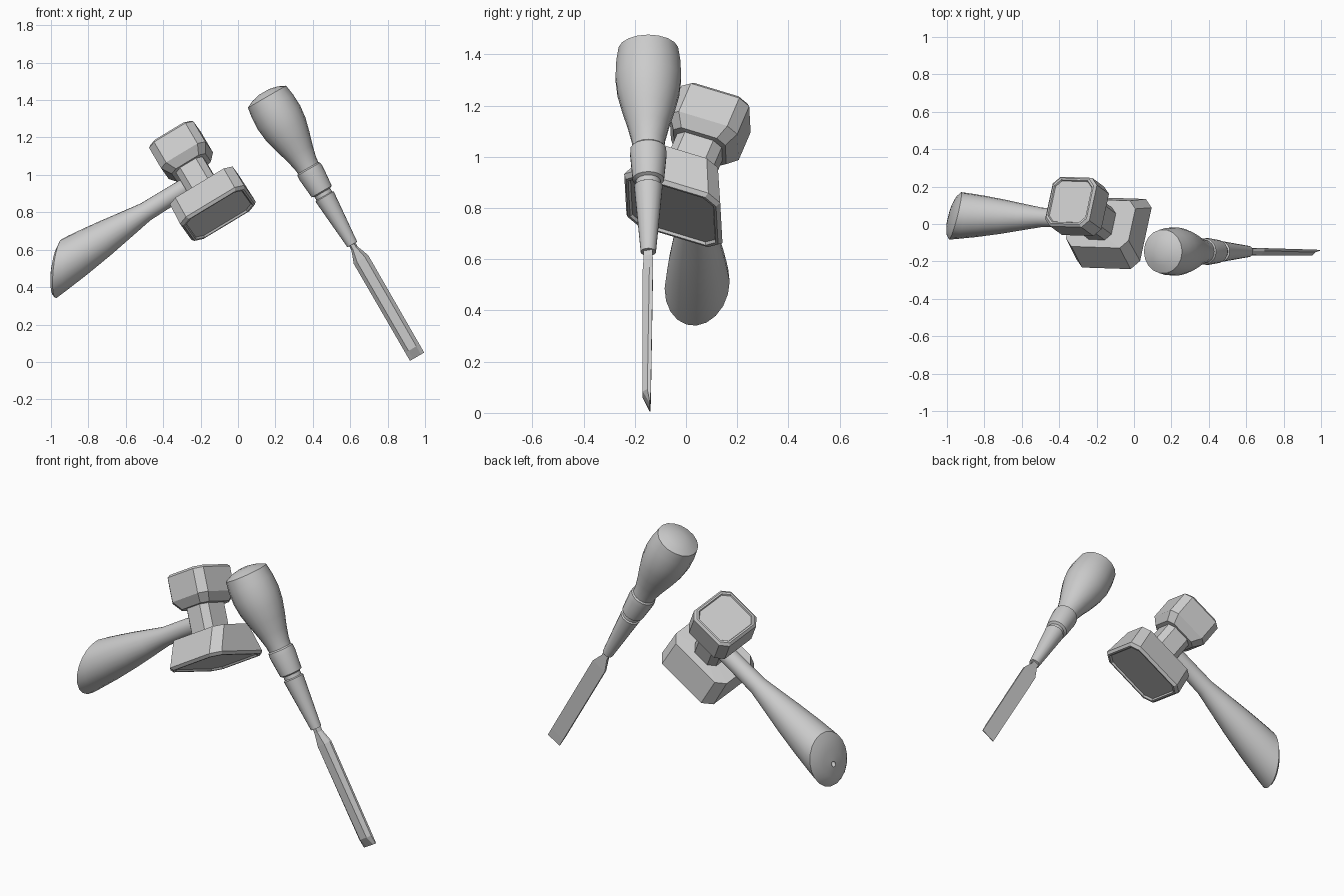
import bpy, bmesh
from math import sin, cos, pi, radians
from mathutils import Vector, Matrix

if "Cube" in bpy.data.objects:
    bpy.data.objects.remove(bpy.data.objects["Cube"])


def frame(origin, x, y, z):
    m = Matrix((x, y, z)).transposed().to_4x4()
    m.translation = origin
    return m


def loft(name, rings, mat, smooth=None):
    """Skin a stack of equal-length rings and close both ends."""
    bm = bmesh.new()
    vs = [[bm.verts.new(mat @ Vector(p)) for p in r] for r in rings]
    n = len(vs[0])
    for a, b in zip(vs, vs[1:]):
        for i in range(n):
            j = (i + 1) % n
            bm.faces.new((a[i], a[j], b[j], b[i]))
    bm.faces.new(vs[0][::-1])
    bm.faces.new(vs[-1])
    bmesh.ops.recalc_face_normals(bm, faces=bm.faces)
    me = bpy.data.meshes.new(name)
    bm.to_mesh(me)
    bm.free()
    ob = bpy.data.objects.new(name, me)
    bpy.context.collection.objects.link(ob)
    if smooth:
        bpy.ops.object.select_all(action='DESELECT')
        ob.select_set(True)
        bpy.context.view_layer.objects.active = ob
        bpy.ops.object.shade_smooth_by_angle(angle=radians(smooth))
    return ob


def circle(r, z, n=18):
    return [(r * cos(2 * pi * i / n), r * sin(2 * pi * i / n), z) for i in range(n)]


def octagon(x, y, c, z):
    return [(x, y - c, z), (x - c, y, z), (c - x, y, z), (-x, y - c, z),
            (-x, c - y, z), (c - x, -y, z), (x - c, -y, z), (x, c - y, z)]


# ---- Chisel: local z runs from the handle end down to the cutting edge
s60, c60 = sin(pi / 3), 0.5
chisel = frame(Vector((.155, -.147, 1.418)), Vector((s60, 0, c60)),
               Vector((0, -1, 0)), Vector((c60, 0, -s60)))

grip = [(.03, -.03), (.075, -.02), (.118, 0), (.127, .06), (.130, .13), (.122, .20),
        (.103, .275), (.082, .345), (.066, .41), (.062, .45)]
loft("chisel_handle", [circle(r, d) for r, d in grip], chisel, 30)

collar = [(.058, .435), (.070, .447), (.072, .475), (.062, .585), (.048, .592),
          (.048, .612), (.056, .617), (.030, .912), (.018, .913)]
loft("chisel_ferrule", [circle(r, d) for r, d in collar], chisel, 30)


def blade_ring(w, back, front, d, tip=0):
    k = front if not tip else back + .004
    e = min(back + .014, k)
    return [(w, back, d), (w, e, d), (.55 * w, k, d),
            (-.55 * w, k, d), (-w, e, d), (-w, back, d)]


loft("chisel_blade", [
    blade_ring(.019, -.017, .018, .88), blade_ring(.019, -.017, .018, .935),
    blade_ring(.045, -.018, .022, 1.005), blade_ring(.044, -.010, .022, 1.555),
    blade_ring(.044, -.008, .022, 1.605, 1)], chisel)

# ---- Mallet head: local z runs from the large face to the small face
a = Vector((-.476, .347, .808)).normalized()
h = Vector((-.86, .03, -.515))
h = (h - a * h.dot(a)).normalized()
v = a.cross(h)
face = Vector((-.1, -.055, .785))
head = frame(face, h, v, a)

loft("mallet_large_face", [octagon(*p) for p in [
    (.172, .172, .042, .010), (.178, .178, .043, 0), (.188, .188, .045, 0),
    (.200, .200, .048, .016), (.196, .135, .045, .165), (.08, .08, .03, .168)]], head)
loft("mallet_neck", [octagon(*p) for p in [
    (.083, .093, .034, .15), (.083, .093, .034, .34)]], head)
loft("mallet_small_face", [octagon(*p) for p in [
    (.08, .08, .03, .312), (.105, .108, .034, .314), (.138, .141, .04, .362),
    (.138, .141, .04, .497), (.126, .129, .036, .51),
    (.117, .120, .034, .51), (.113, .116, .033, .502)]], head)

# ---- Mallet handle: flares out and ends in a slanted, slightly domed cap with a hole
shaft = frame(face + a * .235, v, a, h)


def shaft_ring(s, r, drop, shear, n=20):
    ring = []
    for i in range(n):
        t = 2 * pi * i / n
        ring.append((r * cos(t), r * sin(t) - drop, s - shear * r * sin(t)))
    return ring


loft("mallet_handle", [shaft_ring(*p) for p in [
    (0, .050, 0, 0), (.18, .050, 0, 0), (.33, .052, .002, 0), (.45, .071, .006, .1),
    (.58, .092, .012, .3), (.72, .111, .018, .52), (.83, .123, .022, .7),
    (.884, .128, .024, .77), (.904, .105, .024, .77), (.918, .065, .024, .77),
    (.924, .013, .024, .77), (.885, .013, .024, .77)]], shaft, 35)
